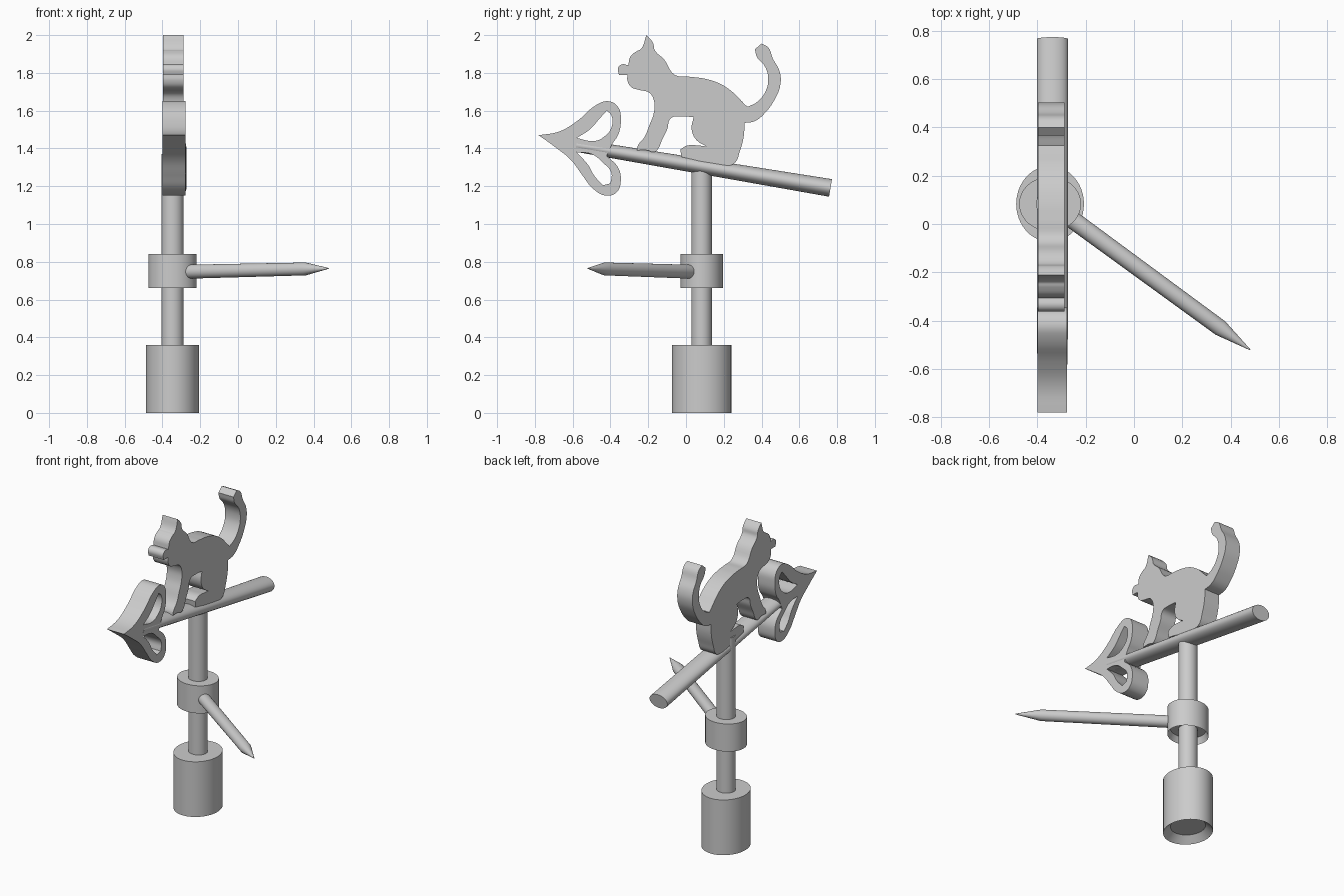
import bpy, math
from mathutils import Vector

if "Cube" in bpy.data.objects:
    bpy.data.objects.remove(bpy.data.objects["Cube"])

N = 48


def finish(ob):
    bpy.ops.object.select_all(action='DESELECT')
    ob.select_set(True)
    bpy.context.view_layer.objects.active = ob
    bpy.ops.object.shade_smooth_by_angle(angle=math.radians(30))


def loft(name, rings):
    """Skin elliptical rings (centre, half axis u, half axis v), capped at both ends."""
    verts, faces = [], []
    for c, u, v in rings:
        for i in range(N):
            a = 2 * math.pi * i / N
            verts.append(Vector(c) + Vector(u) * math.cos(a) + Vector(v) * math.sin(a))
    for r in range(len(rings) - 1):
        for i in range(N):
            j = (i + 1) % N
            faces.append((r * N + i, r * N + j, (r + 1) * N + j, (r + 1) * N + i))
    faces.append(tuple(reversed(range(N))))
    faces.append(tuple(range((len(rings) - 1) * N, len(rings) * N)))
    me = bpy.data.meshes.new(name)
    me.from_pydata(verts, [], faces)
    ob = bpy.data.objects.new(name, me)
    bpy.context.collection.objects.link(ob)
    finish(ob)


def upright(name, levels):
    """Vertical turned part from (z, rx, ry) levels on the pole axis."""
    loft(name, [((-0.347, 0.083, z), (rx, 0, 0), (0, ry, 0)) for z, rx, ry in levels])


def cutout(name, outlines, x0, x1):
    """Plate in the y-z plane; outlines in hundredths, smooth except at sharp turns."""
    cu = bpy.data.curves.new(name, 'CURVE')
    cu.dimensions = '2D'
    cu.fill_mode = 'BOTH'
    cu.extrude = (x1 - x0) / 2
    cu.resolution_u = 5
    for pts in outlines:
        n = len(pts)
        p = [Vector(q) / 100 for q in pts]
        sp = cu.splines.new('BEZIER')
        sp.bezier_points.add(n - 1)
        sp.use_cyclic_u = True
        for i, b in enumerate(sp.bezier_points):
            b.co = (p[i].x, p[i].y, 0)
            turn = (p[i] - p[i - 1]).angle(p[(i + 1) % n] - p[i])
            b.handle_left_type = b.handle_right_type = 'VECTOR' if turn > math.radians(62) else 'AUTO'
    ob = bpy.data.objects.new(name, cu)
    bpy.context.collection.objects.link(ob)
    ob.rotation_euler = (math.pi / 2, 0, math.pi / 2)
    ob.location.x = (x0 + x1) / 2
    bpy.ops.object.select_all(action='DESELECT')
    ob.select_set(True)
    bpy.context.view_layer.objects.active = ob
    bpy.ops.object.convert(target='MESH')
    finish(bpy.context.view_layer.objects.active)


# Post, socket base with recessed underside, and collar
upright("base", [(0.04, 0.1, 0.11), (0, 0.14, 0.157), (0.36, 0.14, 0.157)])
upright("pole", [(0.34, 0.058, 0.055), (1.37, 0.058, 0.055)])
upright("collar", [(0.70, 0.11, 0.097), (0.66, 0.128, 0.113), (0.84, 0.128, 0.113)])

# Pointed direction arm
a, b = Vector((-0.285, 0.04, 0.747)), Vector((0.48, -0.52, 0.765))
d = (b - a).normalized()
side = d.cross(Vector((0, 0, 1))).normalized()
up = side.cross(d)
loft("direction_arm", [(a.lerp(b, t), side * r, up * r)
                       for t, r in ((0, 0.037), (0.84, 0.034), (1, 0.002))])

# Tilted, slightly tapered vane rod
tilt = Vector((0, 0.165, 0.986))
loft("vane_rod", [((-0.337, -0.58, 1.416), (0.063, 0, 0), tilt * 0.034),
                  ((-0.337, 0.765, 1.191), (0.064, 0, 0), tilt * 0.047)])

# Heart-shaped arrow head with two openings
cutout("arrow_head", [
    [(-78, 147), (-67, 149), (-57, 155), (-47.5, 163), (-41, 165), (-36, 162),
     (-34.5, 154.5), (-36, 147), (-39, 142.5), (-42, 136), (-36, 130), (-34.5, 123.5),
     (-36.5, 117), (-42, 115), (-49, 118.5), (-55, 126), (-61, 134), (-69, 140.5)],
    [(-58, 145.5), (-51, 150), (-46, 155.5), (-42, 160), (-39.5, 157.5),
     (-39.5, 151), (-43, 146.5), (-48, 144)],
    [(-58, 138), (-52, 131.5), (-48.5, 125.5), (-44, 120.5), (-40, 121.5),
     (-39.5, 127), (-44, 132.5), (-50, 137)]], -0.40, -0.277)

# Cat silhouette, clockwise from the ear tip
cutout("cat", [[
    (-21, 200), (-17.5, 196), (-16.5, 192), (-11.5, 187), (-6, 179), (1.5, 178),
    (9.5, 177), (17.5, 174.5), (24.5, 170), (29, 165.5), (32.5, 162), (37.5, 164.5),
    (42, 170), (43.5, 176.5), (42, 183), (37.5, 188.5), (36.5, 192.5), (40, 195.5),
    (43.5, 193.5), (46, 187.5), (49.5, 181), (50, 174), (47, 166), (42, 159),
    (36.5, 154.5), (31, 153.5), (30.5, 146), (28.5, 138.5), (26, 132.5), (23, 131),
    (-2.5, 135.5), (-3, 139.5), (0.5, 141.5), (7, 141.5), (11, 141), (5.5, 144.5),
    (3, 150), (4, 156.5), (-2.5, 157), (-8, 156), (-10, 150), (-12.5, 145),
    (-15, 139.5), (-17, 138), (-20.5, 139), (-26, 139), (-25.5, 141.5), (-22, 146),
    (-19.5, 152), (-17, 159), (-17, 165.5), (-19.5, 169.5), (-25, 171), (-29, 172.5),
    (-31, 176), (-31, 179), (-35.5, 179), (-36, 182.5), (-34, 184.5), (-30.5, 184),
    (-29.5, 188.5), (-26, 191.5), (-24, 192.5)]], -0.397, -0.288)
